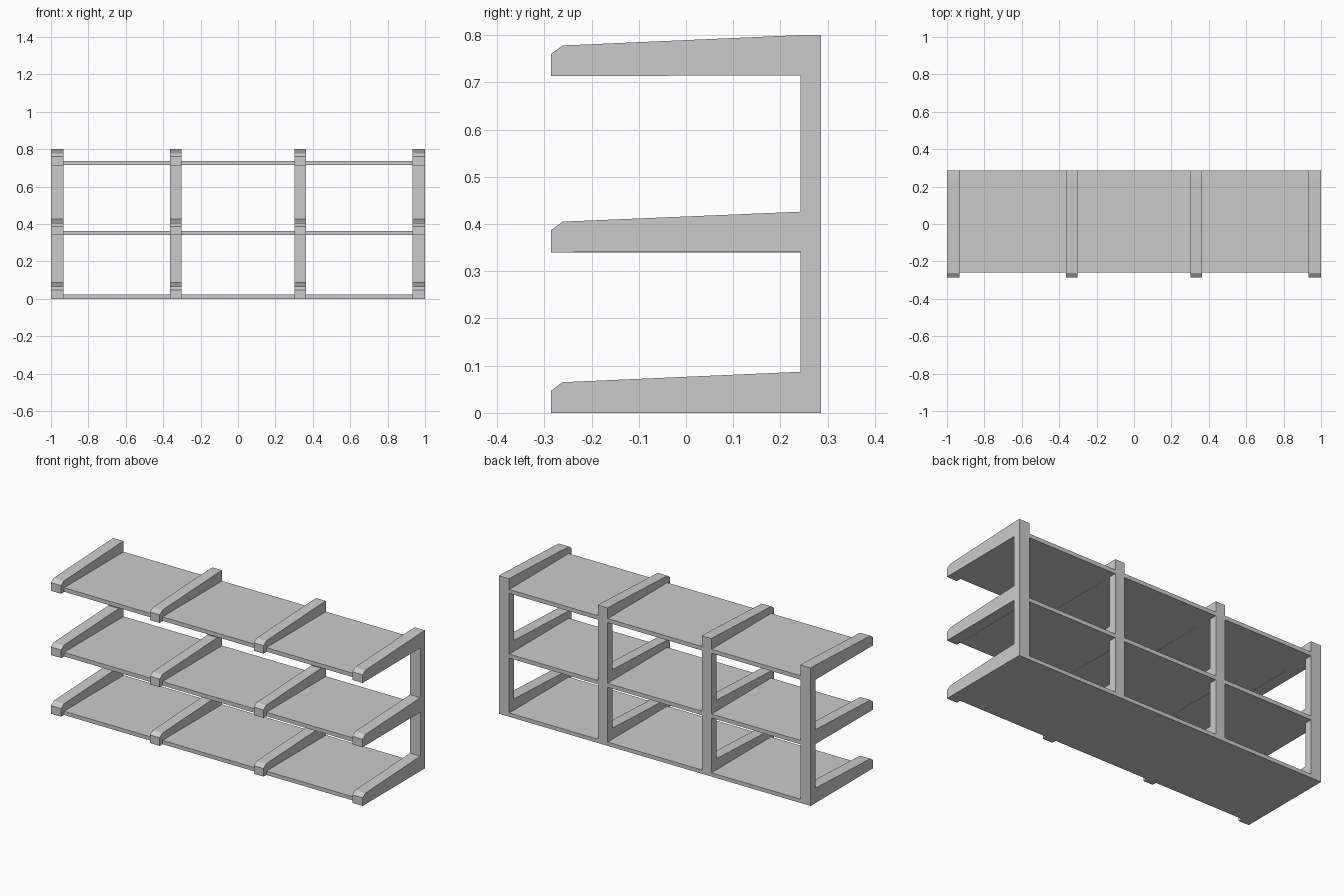
import bpy, bmesh

if "Cube" in bpy.data.objects:
    bpy.data.objects.remove(bpy.data.objects["Cube"])

FRONT, BACK, POST = -0.286, 0.286, 0.242


def prism(name, profile, x0, x1):
    """Extrude a closed (y, z) profile from x0 to x1."""
    bm = bmesh.new()
    face = bm.faces.new([bm.verts.new((x0, y, z)) for y, z in profile])
    ext = bmesh.ops.extrude_face_region(bm, geom=[face])
    moved = [v for v in ext["geom"] if isinstance(v, bmesh.types.BMVert)]
    bmesh.ops.translate(bm, verts=moved, vec=(x1 - x0, 0, 0))
    bmesh.ops.recalc_face_normals(bm, faces=bm.faces)
    mesh = bpy.data.meshes.new(name)
    bm.to_mesh(mesh)
    bm.free()
    obj = bpy.data.objects.new(name, mesh)
    bpy.context.collection.objects.link(obj)
    return obj


def arm_top(z):
    """Bevelled nose and the start of the sloping top edge."""
    return [(FRONT, z), (FRONT, z + 0.047), (-0.261, z + 0.065)]


# side profile: back post with three tapered arms
profile = [(BACK, 0.0)]
profile += arm_top(0.0) + [(POST, 0.087)]
profile += [(POST, 0.342)] + arm_top(0.34) + [(POST, 0.426)]
profile += [(POST, 0.715)] + arm_top(0.713) + [(POST, 0.80), (BACK, 0.80)]

# four upright frames
frames = [(-1.0, -0.934), (-0.364, -0.302), (0.302, 0.364), (0.934, 1.0)]
for i, (x0, x1) in enumerate(frames):
    prism(f"upright_frame_{i + 1}", profile, x0, x1)

# shelf boards fitted between the frames
for level, (z0, z1) in enumerate([(0.0, 0.022), (0.34, 0.363), (0.715, 0.738)]):
    section = [(-0.26, z0), (-0.26, z1), (BACK, z1), (BACK, z0)]
    for bay in range(3):
        prism(f"shelf_board_{level + 1}_{bay + 1}", section,
              frames[bay][1], frames[bay + 1][0])
